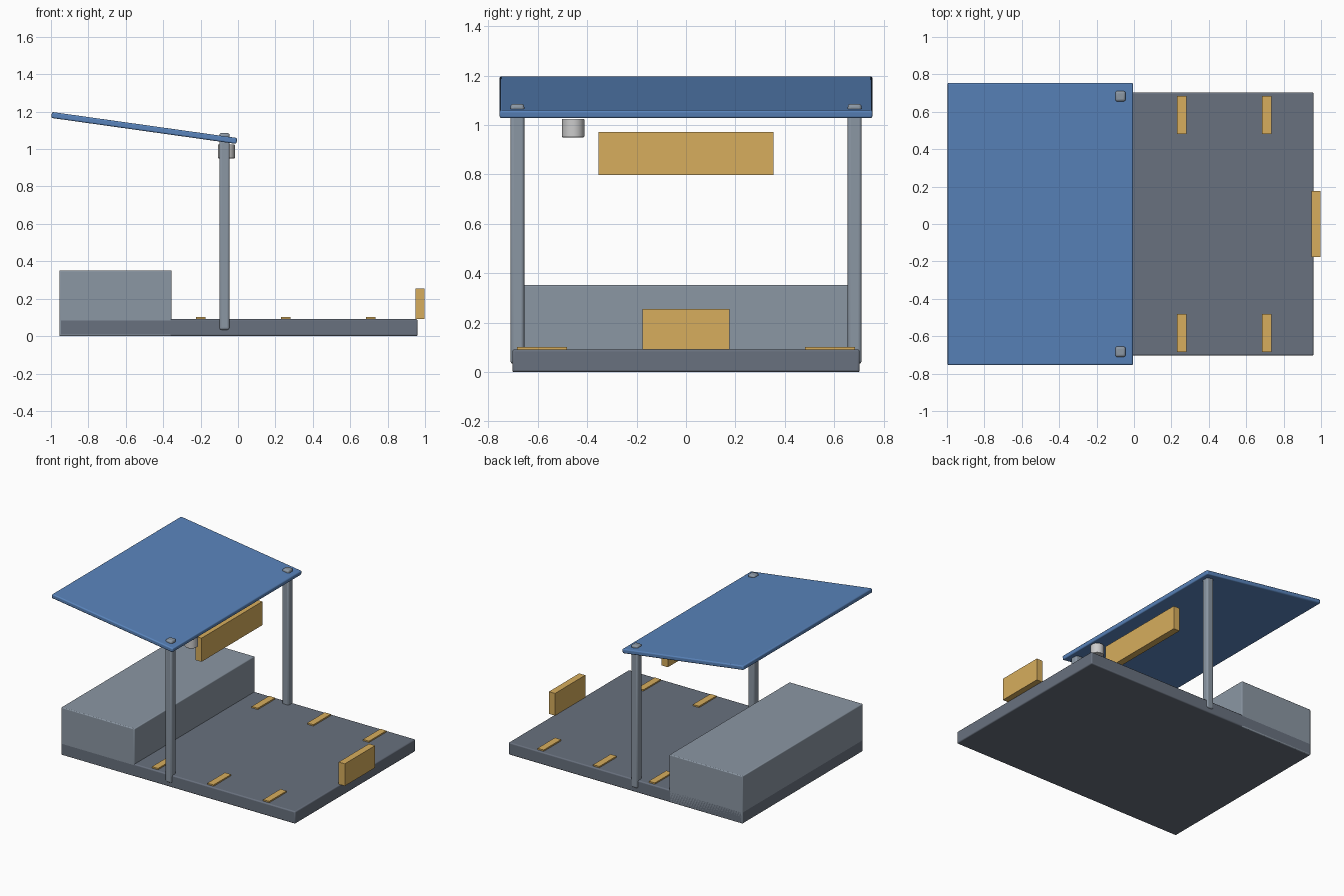
import bpy
import math

if "Cube" in bpy.data.objects:
    bpy.data.objects.remove(bpy.data.objects["Cube"])


def material(name, color):
    mat = bpy.data.materials.new(name)
    mat.diffuse_color = (*color, 1)
    mat.use_nodes = True
    mat.node_tree.nodes["Principled BSDF"].inputs["Base Color"].default_value = mat.diffuse_color
    return mat


BLUE = material("roof_blue", (0.10, 0.23, 0.50))
DARK = material("deck_grey", (0.14, 0.165, 0.21))
STEEL = material("steel_grey", (0.26, 0.31, 0.37))
TAN = material("tan", (0.68, 0.42, 0.11))
WHITE = material("lamp_white", (0.80, 0.80, 0.80))


def finish(obj, name, mat, bevel):
    obj.name = name
    obj.data.materials.append(mat)
    if bevel:
        mod = obj.modifiers.new("Bevel", 'BEVEL')
        mod.width = bevel
        mod.segments = 3
        bpy.ops.object.shade_smooth_by_angle(angle=math.radians(35))
    return obj


def box(name, x, y, z, mat, bevel=0.0):
    """Box from (min, max) ranges on each axis."""
    spans = (x, y, z)
    bpy.ops.mesh.primitive_cube_add(size=1, location=[(a + b) / 2 for a, b in spans])
    obj = bpy.context.object
    obj.scale = [b - a for a, b in spans]
    bpy.ops.object.transform_apply(location=False, rotation=False, scale=True)
    return finish(obj, name, mat, bevel)


# Deck and the raised block at its left end
box("deck", (-0.955, 0.96), (-0.703, 0.703), (0, 0.091), DARK, 0.008)
box("rear_block", (-0.955, -0.355), (-0.703, 0.703), (0, 0.352), STEEL, 0.006)

# Tilted roof panel
roof = box("roof", (-1.0015, -0.0015), (-0.755, 0.755), (1.097, 1.129), BLUE, 0.008)
roof.rotation_euler.y = math.radians(8)

# Posts and tan floor strips on both sides
for side, label in ((-1, "front"), (1, "back")):
    box(f"{label}_post", (-0.1, -0.045), sorted((side * 0.655, side * 0.711)),
        (0.033, 1.086), STEEL, 0.012)
    for i, x in enumerate((-0.2, 0.255, 0.71)):
        box(f"{label}_strip_{i + 1}", (x - 0.025, x + 0.025),
            sorted((side * 0.481, side * 0.685)), (0.089, 0.101), TAN)

# Hanging board under the roof and standing board at the right edge
box("hanging_board", (-0.1, -0.05), (-0.355, 0.355), (0.797, 0.972), TAN)
box("end_board", (0.948, 0.998), (-0.177, 0.177), (0.091, 0.255), TAN)

# Small round lamp under the roof
bpy.ops.mesh.primitive_cylinder_add(vertices=32, radius=0.045, depth=0.075,
                                    location=(-0.062, -0.457, 0.988))
finish(bpy.context.object, "lamp", WHITE, 0.004)
